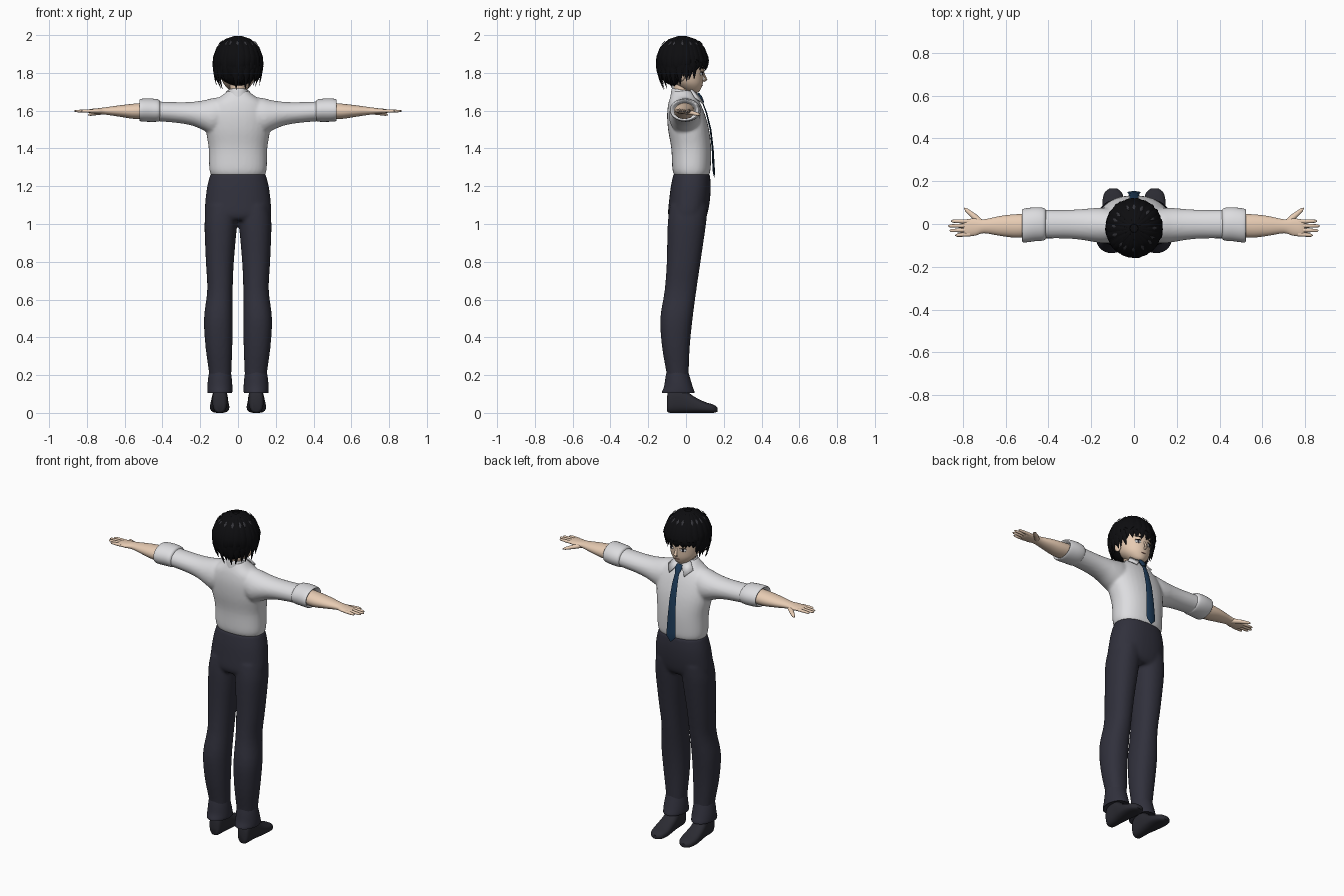
import bpy, bmesh, math, random
from mathutils import Vector, Matrix

cube = bpy.data.objects.get("Cube")
if cube:
    bpy.data.objects.remove(cube, do_unlink=True)
random.seed(4)


def material(name, *rgb):
    m = bpy.data.materials.new(name)
    m.use_nodes = True
    m.diffuse_color = (*rgb, 1)
    bsdf = next(n for n in m.node_tree.nodes if n.type == 'BSDF_PRINCIPLED')
    bsdf.inputs["Base Color"].default_value = (*rgb, 1)
    return m


SKIN = material("skin", .80, .60, .45)
SHIRT = material("white cotton", .72, .72, .74)
TROUSER = material("charcoal cloth", .03, .03, .045)
SHOE = material("dark leather", .024, .024, .032)
HAIR = material("black hair", .004, .004, .005)
SHINE = material("hair shine", .035, .035, .042)
TIE = material("navy tie", .012, .042, .095)
WHITE = material("eye white", .8, .8, .8)
IRIS = material("dark iris", .02, .02, .03)
LIP = material("lip", .5, .25, .2)


def finish(name, bm, mat, blend=0):
    """Turn a bmesh into a smooth object; blend fuses overlapping volumes."""
    bmesh.ops.recalc_face_normals(bm, faces=bm.faces)
    mesh = bpy.data.meshes.new(name)
    bm.to_mesh(mesh)
    bm.free()
    mesh.materials.append(mat)
    ob = bpy.data.objects.new(name, mesh)
    bpy.context.collection.objects.link(ob)
    bpy.ops.object.select_all(action='DESELECT')
    ob.select_set(True)
    bpy.context.view_layer.objects.active = ob
    bpy.ops.object.shade_smooth_by_angle(angle=math.radians(45))
    if blend:
        fuse = ob.modifiers.new("fuse", 'REMESH')
        fuse.mode, fuse.voxel_size, fuse.use_smooth_shade = 'VOXEL', blend, True
        soft = ob.modifiers.new("soften", 'SMOOTH')
        soft.factor, soft.iterations = .5, 6
    return ob


def skin_rings(bm, rings):
    rings = [[bm.verts.new(p) for p in ring] for ring in rings]
    for lo, hi in zip(rings, rings[1:]):
        for i in range(len(lo)):
            j = (i + 1) % len(lo)
            bm.faces.new((lo[i], lo[j], hi[j], hi[i]))
    bm.faces.new(rings[0][::-1])
    bm.faces.new(rings[-1])


def smooth_rows(rows, steps=4):
    """Catmull-Rom interpolation between rows of numbers."""
    rows = [Vector(r) for r in rows]
    out = []
    for i in range(len(rows) - 1):
        a, b, c, d = rows[max(i - 1, 0)], rows[i], rows[i + 1], rows[min(i + 2, len(rows) - 1)]
        for k in range(steps):
            t = k / steps
            out.append(b + (c - a) * t / 2 + (a * 2 - b * 5 + c * 4 - d) * t * t / 2
                       + (b * 3 - a - c * 3 + d) * t ** 3 / 2)
    return out + [rows[-1]]


def loft(bm, axis, rows, side=1, power=2, n=32):
    """Rows are (position on axis, then min and max of the other two axes)."""
    rings = []
    for t, a0, a1, b0, b1 in smooth_rows(rows):
        ring = []
        for i in range(n):
            c, s = math.cos(math.tau * i / n), math.sin(math.tau * i / n)
            a = (a0 + a1) / 2 + (a1 - a0) / 2 * math.copysign(abs(c) ** (2 / power), c)
            b = (b0 + b1) / 2 + (b1 - b0) / 2 * math.copysign(abs(s) ** (2 / power), s)
            x, y, z = {'x': (t, a, b), 'y': (a, t, b), 'z': (a, b, t)}[axis]
            ring.append((x * side, y, z))
        rings.append(ring)
    skin_rings(bm, rings)


def centred(rows):
    return [(z, -w, w, back, front) for z, w, back, front in rows]


def sweep(bm, points, widths, thick, outward, n=6):
    """Flattened tapering strand along points."""
    pts = [Vector(p) for p in points]
    rings = []
    for i, (p, w) in enumerate(zip(pts, widths)):
        along = (pts[min(i + 1, len(pts) - 1)] - pts[max(i - 1, 0)]).normalized()
        across = along.cross(outward).normalized()
        up = across.cross(along)
        angles = [math.tau * k / n for k in range(n)]
        rings.append([p + across * w * math.cos(a) + up * w * thick * math.sin(a) for a in angles])
    skin_rings(bm, rings)


def ball(bm, centre, size, turn=0):
    m = Matrix.Translation(centre) @ Matrix.Rotation(turn, 4, 'Z') @ Matrix.Diagonal((*size, 1))
    bmesh.ops.create_uvsphere(bm, u_segments=24, v_segments=14, radius=1, matrix=m)


# Shirt: torso and sleeves fused together
bm = bmesh.new()
loft(bm, 'z', centred([
    (1.255, .14, -.06, .12), (1.29, .152, -.072, .13), (1.4, .155, -.078, .133), (1.5, .17, -.095, .122),
    (1.58, .168, -.1, .1), (1.64, .14, -.093, .075), (1.68, .085, -.08, .052), (1.705, .055, -.07, .03)]),
    power=2.3)
for s in (1, -1):
    loft(bm, 'x', [(.06, -.08, .06, 1.5, 1.675), (.13, -.09, .075, 1.475, 1.667), (.18, -.085, .075, 1.495, 1.655),
                   (.24, -.075, .07, 1.52, 1.647), (.32, -.068, .066, 1.535, 1.645),
                   (.46, -.068, .066, 1.547, 1.65)], s)
finish("shirt", bm, SHIRT, .008)

# Rolled sleeve cuffs
bm = bmesh.new()
for s in (1, -1):
    loft(bm, 'x', [(.41, -.06, .06, 1.555, 1.64), (.42, -.076, .074, 1.543, 1.658), (.46, -.08, .078, 1.541, 1.664),
                   (.51, -.086, .072, 1.543, 1.663), (.522, -.08, .065, 1.55, 1.655),
                   (.505, -.06, .05, 1.565, 1.64)], s)
finish("sleeve_cuffs", bm, SHIRT)

# Collar band and its two front points
bm = bmesh.new()
loft(bm, 'z', centred([(1.66, .066, -.084, .052), (1.69, .06, -.08, .045), (1.715, .053, -.076, .034),
                       (1.717, .046, -.068, .028), (1.69, .042, -.06, .025)]))
for v in bm.verts:
    v.co.z -= (v.co.y + .08) * .15
finish("collar_band", bm, SHIRT)
bm = bmesh.new()
for s in (1, -1):
    flap = [(.004, .052, 1.692), (.05, .022, 1.708), (.082, .045, 1.668), (.05, .088, 1.635)]
    bm.faces.new([bm.verts.new((x * s, y, z)) for x, y, z in flap])
flaps = finish("collar_points", bm, SHIRT)
flaps.modifiers.new("cloth", 'SOLIDIFY').thickness = .008

# Tie: knot and blade
bm = bmesh.new()
front = Vector((0, 1, .2))
sweep(bm, [(0, .06, 1.69), (0, .074, 1.672), (0, .09, 1.642)], (.018, .023, .014), .5, front, 8)
sweep(bm, [(0, .085, 1.65), (0, .108, 1.59), (0, .13, 1.5), (0, .141, 1.4), (0, .146, 1.3), (0, .148, 1.275),
           (0, .15, 1.245)], (.013, .018, .022, .026, .031, .03, .003), .2, front, 8)
finish("tie", bm, TIE)

# Trousers: hips and legs fused together
bm = bmesh.new()
loft(bm, 'z', centred([(1.268, .145, -.066, .126), (1.2, .163, -.08, .131), (1.12, .173, -.09, .126),
                       (1.05, .175, -.095, .112), (1.02, .15, -.08, .09)]), power=2.3)
for s in (1, -1):
    loft(bm, 'z', [(1.1, .0, .165, -.085, .115), (1, .005, .177, -.097, .106), (.8, .022, .17, -.102, .077),
                   (.65, .028, .163, -.113, .055), (.5, .028, .18, -.136, .035), (.35, .03, .172, -.127, .02),
                   (.2, .036, .152, -.102, .014), (.13, .04, .15, -.1, .015)], s, 2.2)
finish("trousers", bm, TROUSER, .009)

# Flared trouser hems
bm = bmesh.new()
for s in (1, -1):
    loft(bm, 'z', [(.23, .04, .15, -.1, .008), (.19, .034, .157, -.108, .02), (.14, .03, .162, -.116, .035),
                   (.105, .032, .16, -.128, .046), (.115, .05, .145, -.1, .025)], s)
finish("trouser_hems", bm, TROUSER)

# Shoes
bm = bmesh.new()
for s in (1, -1):
    loft(bm, 'y', [(-.1, .075, .118, .008, .09), (-.085, .06, .133, 0, .125), (-.02, .054, .138, 0, .13),
                   (.04, .05, .145, 0, .088), (.1, .046, .148, 0, .058), (.145, .056, .138, 0, .044),
                   (.166, .08, .115, .006, .028)], s, 2.6)
finish("shoes", bm, SHOE)

# Forearms, palms and fingers
bm = bmesh.new()
for s in (1, -1):
    loft(bm, 'x', [(.44, -.055, .045, 1.56, 1.645), (.54, -.064, .046, 1.556, 1.638), (.62, -.056, .038, 1.567, 1.629),
                   (.7, -.043, .022, 1.579, 1.618), (.74, -.054, .026, 1.582, 1.613), (.78, -.056, .022, 1.586, 1.609),
                   (.796, -.05, .014, 1.59, 1.604)], s)
    for k, tip in enumerate((.835, .862, .868, .855)):
        y = -.048 + k * .02
        path = [(s * x, y * spread, 1.598) for x, spread in ((.765, 1), (.81, 1.05), (tip - .008, 1.1), (tip, 1.1))]
        sweep(bm, path, (.01, .0095, .007, .002), .9, Vector((0, 0, 1)), 10)
    sweep(bm, [(s * .71, .0, 1.594), (s * .745, .034, 1.588), (s * .782, .065, 1.58), (s * .793, .075, 1.577)],
          (.016, .014, .009, .002), .85, Vector((0, 0, 1)), 10)
finish("forearms_and_hands", bm, SKIN)

# Head, neck, ears and nose
bm = bmesh.new()
loft(bm, 'z', centred([(1.64, .048, -.07, .02), (1.7, .043, -.066, .015), (1.76, .045, -.07, .02)]))
loft(bm, 'z', centred([(1.696, .016, .03, .062), (1.708, .042, -.01, .075), (1.74, .074, -.06, .088),
                       (1.78, .09, -.1, .093), (1.84, .1, -.125, .096), (1.9, .1, -.125, .095), (1.96, .05, -.08, .05)]))
for s in (1, -1):
    ball(bm, (s * .097, -.025, 1.785), (.011, .02, .03), s * .3)
sweep(bm, [(0, .09, 1.81), (0, .1, 1.78), (0, .106, 1.765), (0, .092, 1.754)], (.004, .008, .011, .006), .7,
      Vector((0, 1, 0)), 8)
finish("head", bm, SKIN)


# Eyes, brows and mouth
def face_pair(name, mat, x, y, z, size):
    bm = bmesh.new()
    for s in (1, -1):
        ball(bm, (s * x, y, z), size, -s * .45)
    finish(name, bm, mat)


face_pair("eye_whites", WHITE, .04, .083, 1.795, (.018, .004, .01))
face_pair("irises", IRIS, .039, .085, 1.795, (.008, .004, .01))
face_pair("upper_lashes", HAIR, .04, .085, 1.805, (.02, .004, .003))
face_pair("brows", HAIR, .042, .085, 1.826, (.021, .004, .003))
bm = bmesh.new()
ball(bm, (0, .085, 1.733), (.016, .004, .003))
finish("mouth", bm, LIP)

# Hair: cap, back volume, and overlapping pointed locks
CROWN = Vector((0, -.02, 1.862))
SIZE = Vector((.124, .13, .13))


def scalp(angle, polar, drop=0, lift=1.0):
    radial = math.sin(polar) * lift
    return CROWN + Vector((SIZE.x * radial * math.cos(angle), SIZE.y * radial * math.sin(angle),
                           SIZE.z * math.cos(polar) * lift - drop))


bm = bmesh.new()
ball(bm, (0, -.022, 1.868), (.12, .124, .122))
bmesh.ops.bisect_plane(bm, geom=bm.verts[:] + bm.edges[:] + bm.faces[:], plane_co=(0, 0, 1.85),
                       plane_no=(0, .45, -1), clear_outer=True)
ball(bm, (0, -.055, 1.82), (.108, .09, .088))
finish("hair_cap", bm, HAIR)

bm = bmesh.new()
for layer, count in enumerate((38, 32, 22)):
    for k in range(count):
        angle = math.tau * (k + random.uniform(-.3, .3)) / count
        facing = math.sin(angle)
        length = (.052 if facing > .55 else .12 if facing > -.3 else .138) - layer * .035
        length *= random.uniform(.75, 1.1)
        tuck = .28 if facing < -.3 else .14
        flick = random.uniform(.0, .05)
        sway = random.uniform(-.12, .12)
        path = [scalp(angle, p, 0, 1 + layer * .012) for p in (.15, .55, 1, 1.4)]
        for u in (.35, .7, 1):
            path.append(scalp(angle + sway * u, math.pi / 2, length * u, 1.03 + layer * .012 - tuck * u * u + flick * u))
        sweep(bm, path, (.006, .013, .02, .021, .017, .01, .001), .35, Vector((math.cos(angle), facing, .5)))
finish("hair_locks", bm, HAIR)

# Shine streaks on the crown
bm = bmesh.new()
for k in range(16):
    angle = math.tau * (k + random.uniform(-.3, .3)) / 16
    path = [scalp(angle, p, 0, 1.075) for p in (.68, .8, .92)]
    sweep(bm, path, (.002, .008, .002), .3, Vector((math.cos(angle), math.sin(angle), 1)))
finish("hair_shine", bm, SHINE)
